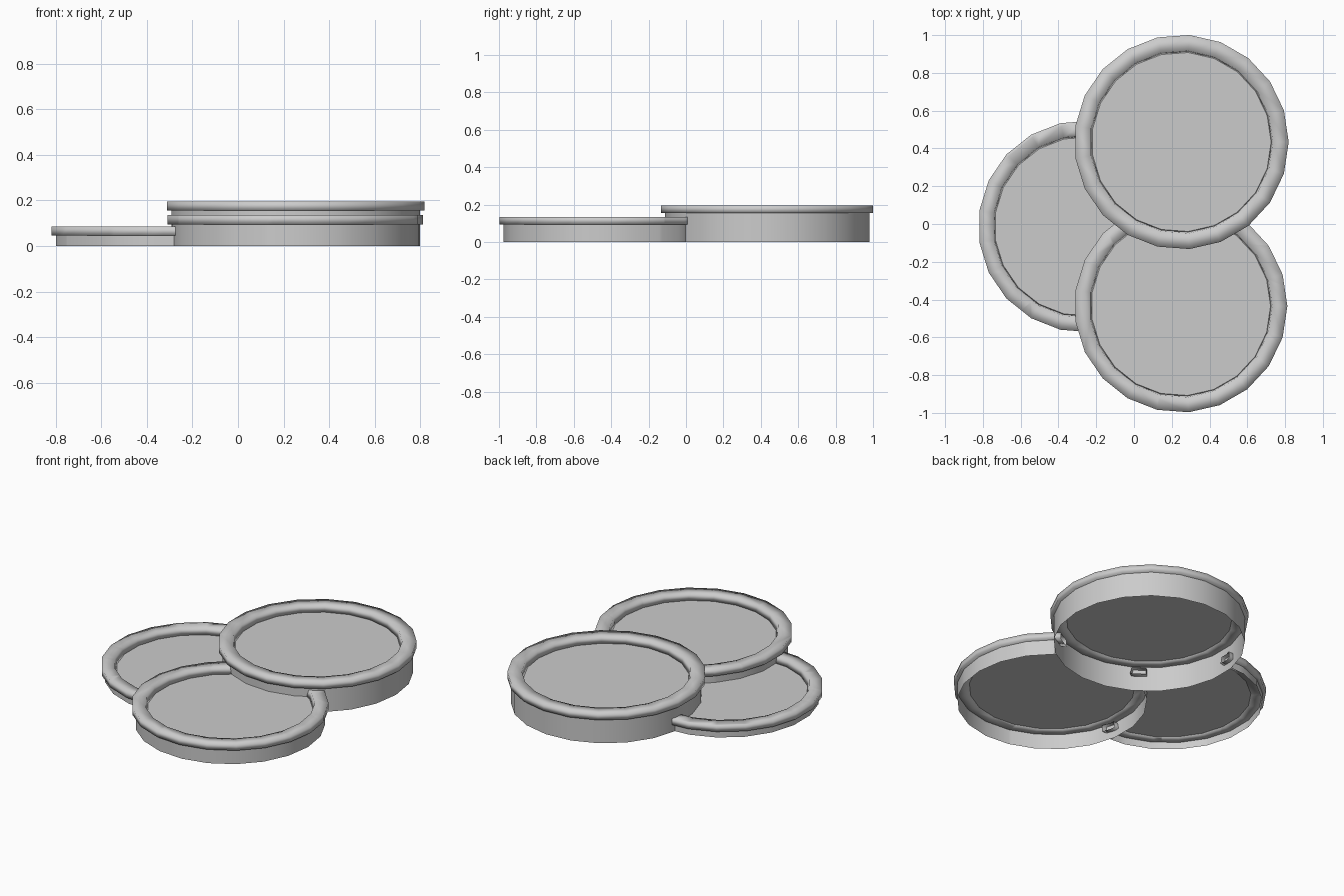
import bpy, bmesh
from math import sin, cos, pi
from mathutils import Vector

if "Cube" in bpy.data.objects:
    bpy.data.objects.remove(bpy.data.objects["Cube"])

SIDES = 21
RIM_H = 0.04
RIM_IN = 0.475
INSET = 0.02   # how far the wall sits inside the rim


def ring(bm, r, z, cx, cy):
    return [bm.verts.new((cx + r * cos(2 * pi * i / SIDES),
                          cy + r * sin(2 * pi * i / SIDES), z)) for i in range(SIDES)]


def lathe(bm, profile, cx, cy, closed=False):
    rings = [ring(bm, r, z, cx, cy) for r, z in profile]
    pairs = list(zip(rings, rings[1:]))
    if closed:
        pairs.append((rings[-1], rings[0]))
    for a, b in pairs:
        for i in range(SIDES):
            j = (i + 1) % SIDES
            bm.faces.new((a[i], a[j], b[j], b[i]))


def trim(bm, cx, cy, r):
    """Remove everything inside the upright 21-sided prism of radius r."""
    inside = list(bm.faces)
    for i in range(SIDES):
        a = 2 * pi * (i + 0.5) / SIDES
        n = Vector((cos(a), sin(a), 0))
        co = Vector((cx, cy, 0)) + n * r * cos(pi / SIDES)
        geom = set(inside)
        for f in inside:
            geom.update(f.edges)
            geom.update(f.verts)
        res = bmesh.ops.bisect_plane(bm, geom=list(geom), dist=1e-6, plane_co=co, plane_no=n)
        faces = {g for g in res['geom'] if isinstance(g, bmesh.types.BMFace)}
        faces.update(f for f in inside if f.is_valid)
        inside = [f for f in faces if (f.calc_center_median() - co).dot(n) < 0]
        if not inside:
            return
    bmesh.ops.delete(bm, geom=inside, context='FACES')


def finish(bm, name, smooth):
    mesh = bpy.data.meshes.new(name)
    for f in bm.faces:
        f.smooth = smooth
    bm.to_mesh(mesh)
    bm.free()
    bpy.context.collection.objects.link(bpy.data.objects.new(name, mesh))


# Pads from highest to lowest: name, centre x, centre y, outer radius, top height
pads = [("high", 0.251, 0.434, 0.568, 0.195),
        ("middle", 0.248, -0.434, 0.564, 0.135),
        ("low", -0.264, -0.013, 0.561, 0.085)]

for k, (name, cx, cy, R, top) in enumerate(pads):
    under = top - RIM_H
    # side wall, open at the bottom
    wall = bmesh.new()
    lathe(wall, [(R - INSET, 0), (R - INSET, under)], cx, cy)
    # overhanging rim
    rim = bmesh.new()
    lathe(rim, [(RIM_IN, under), (R, under), (R, top), (RIM_IN + 0.01, top)], cx, cy, True)
    # recessed flat plate
    plate = bmesh.new()
    plate.faces.new(ring(plate, RIM_IN, under, cx, cy))
    # each pad is cut away where a higher one stands
    for _, ux, uy, uR, _ in pads[:k]:
        trim(wall, ux, uy, uR - INSET)
        trim(plate, ux, uy, uR - INSET)
        trim(rim, ux, uy, uR - INSET - 0.03)
    finish(wall, name + "_wall", True)
    finish(rim, name + "_rim", True)
    finish(plate, name + "_plate", False)
